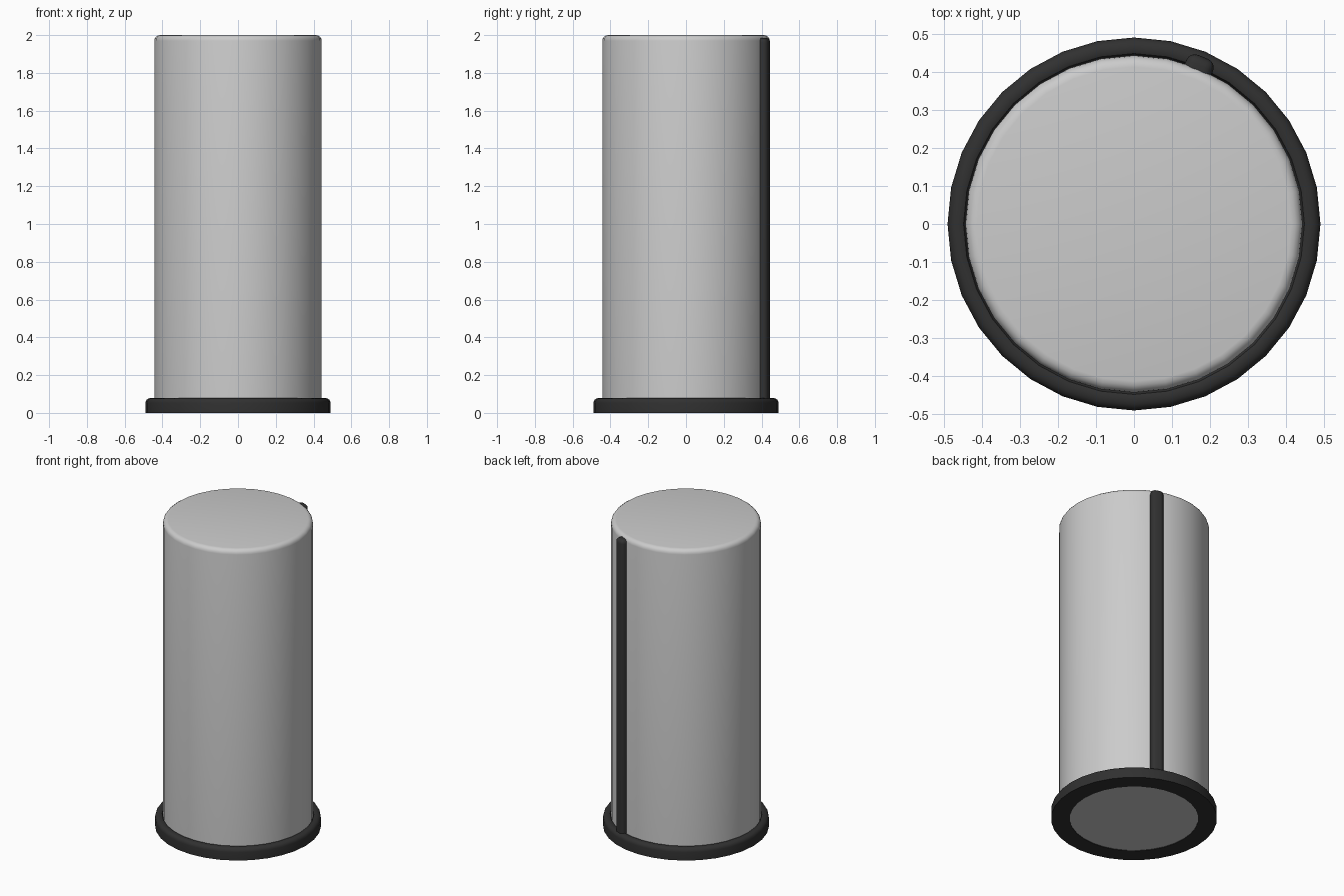
import bpy, bmesh, math
from mathutils import Matrix

if "Cube" in bpy.data.objects:
    bpy.data.objects.remove(bpy.data.objects["Cube"])

SIDES = 32

black = bpy.data.materials.new("black_rubber")
black.diffuse_color = (0.03, 0.03, 0.03, 1)
black.use_nodes = True
black.node_tree.nodes["Principled BSDF"].inputs["Base Color"].default_value = black.diffuse_color


def finish(name, bm, mat=None):
    bmesh.ops.recalc_face_normals(bm, faces=bm.faces)
    mesh = bpy.data.meshes.new(name)
    bm.to_mesh(mesh)
    bm.free()
    ob = bpy.data.objects.new(name, mesh)
    bpy.context.collection.objects.link(ob)
    if mat:
        mesh.materials.append(mat)
    bpy.ops.object.select_all(action='DESELECT')
    bpy.context.view_layer.objects.active = ob
    ob.select_set(True)
    bpy.ops.object.shade_smooth_by_angle(angle=math.radians(35))
    return ob


def arc(r, z, rad, a0, a1, n=4):
    """Rounded corner of a lathe profile, centred on (r, z)."""
    angles = [math.radians(a0 + (a1 - a0) * i / n) for i in range(n + 1)]
    return [(r + rad * math.cos(a), z + rad * math.sin(a)) for a in angles]


def lathe(name, profile, closed=False, mat=None):
    bm = bmesh.new()
    rings = [[bm.verts.new((r * math.cos(2 * math.pi * i / SIDES),
                            r * math.sin(2 * math.pi * i / SIDES), z))
              for i in range(SIDES)] for r, z in profile]
    pairs = list(zip(rings, rings[1:]))
    if closed:
        pairs.append((rings[-1], rings[0]))
    else:
        bm.faces.new(rings[0])
        bm.faces.new(rings[-1])
    for a, b in pairs:
        for i in range(SIDES):
            j = (i + 1) % SIDES
            bm.faces.new((a[i], a[j], b[j], b[i]))
    return finish(name, bm, mat)


# Cylindrical body with a softened top rim
lathe("body", [(0.40, 0.003), (0.443, 0.04)] + arc(0.413, 1.97, 0.03, 0, 90))

# Base ring, rounded at the top, sharp where it meets the floor
lathe("base_ring",
      [(0.38, 0), (0.45, 0), (0.49, 0)]
      + arc(0.465, 0.053, 0.025, 0, 90)
      + arc(0.455, 0.068, 0.01, 90, 180, 2)
      + [(0.43, 0.04), (0.38, 0.02)], closed=True, mat=black)

# Vertical strip on the back, rounded on its outer and top edges
bm = bmesh.new()
bmesh.ops.create_cube(bm, size=1)
bmesh.ops.transform(bm, verts=bm.verts, matrix=Matrix.Translation((0.433, 0, 1.01))
                    @ Matrix.Diagonal((0.084, 0.076, 1.95, 1)))
edges = [e for e in bm.edges
         if all(v.co.x > 0.45 for v in e.verts) and any(v.co.z > 1 for v in e.verts)
         or all(v.co.z > 1 for v in e.verts)]
edges = [e for e in edges if not all(v.co.z < 1 for v in e.verts)]
bmesh.ops.bevel(bm, geom=edges, offset=0.024, segments=4, profile=0.5, affect='EDGES')
bmesh.ops.rotate(bm, verts=bm.verts, cent=(0, 0, 0),
                 matrix=Matrix.Rotation(math.radians(67.5), 3, 'Z'))
finish("back_strip", bm, black)
